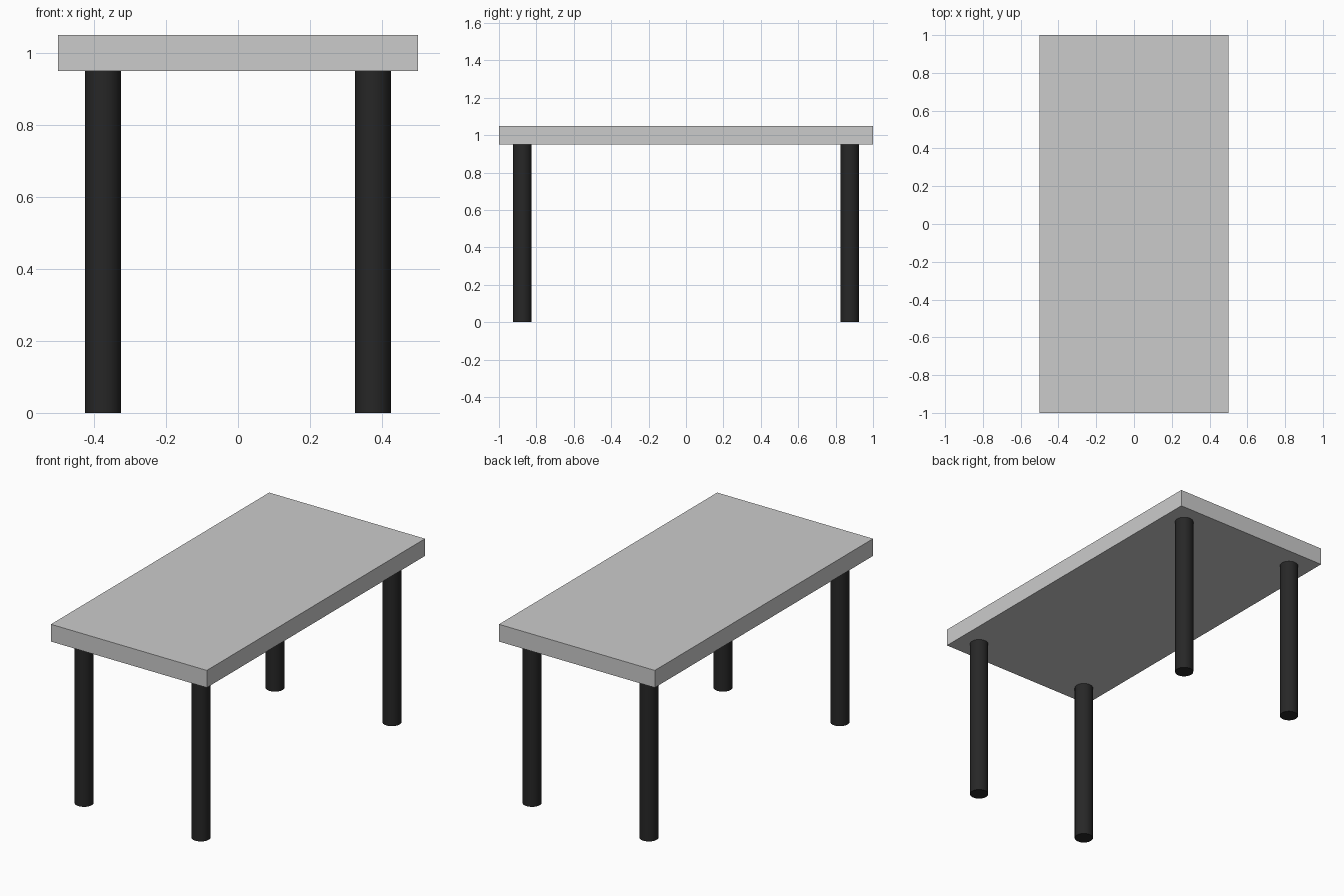
import bpy

if "Cube" in bpy.data.objects:
    bpy.data.objects.remove(bpy.data.objects["Cube"])

TOP_Z, THICK = 1.05, 0.10
LEG_R, LEG_H = 0.05, TOP_Z - THICK

# Tabletop slab
bpy.ops.mesh.primitive_cube_add(size=1, location=(0, 0, TOP_Z - THICK / 2))
top = bpy.context.object
top.name = "tabletop"
top.scale = (1.0, 2.0, THICK)
bpy.ops.object.transform_apply(location=False, rotation=False, scale=True)

# Black leg finish
black = bpy.data.materials.new("black_finish")
black.diffuse_color = (0.02, 0.02, 0.02, 1)
black.use_nodes = True
black.node_tree.nodes["Principled BSDF"].inputs["Base Color"].default_value = black.diffuse_color

# Four round legs, one at each corner
for y, end in ((-0.875, "front"), (0.875, "back")):
    for x, side in ((-0.375, "left"), (0.375, "right")):
        bpy.ops.mesh.primitive_cylinder_add(
            vertices=32, radius=LEG_R, depth=LEG_H, location=(x, y, LEG_H / 2))
        leg = bpy.context.object
        leg.name = f"{end}_{side}_leg"
        leg.data.materials.append(black)
        bpy.ops.object.shade_smooth_by_angle()
